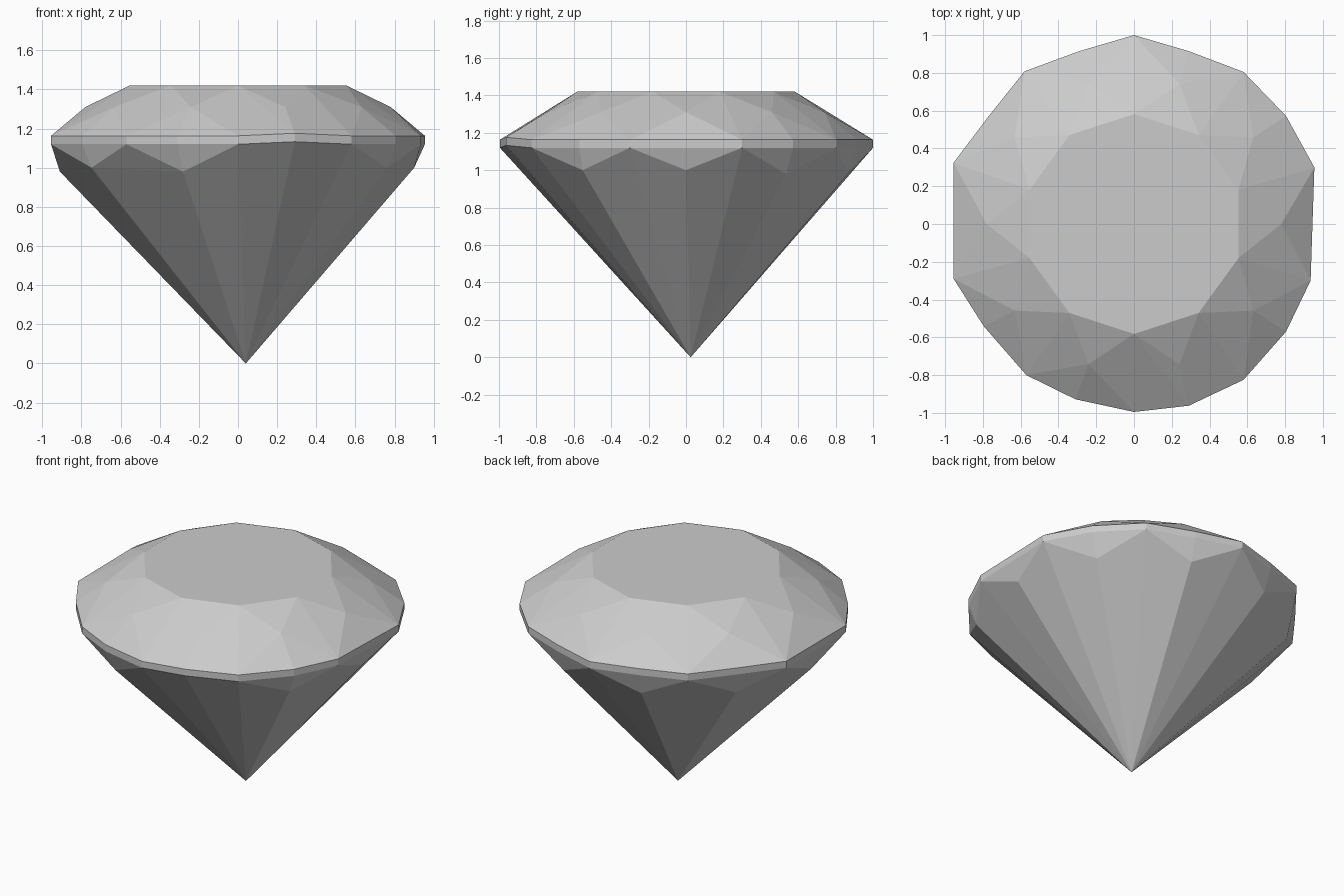
import bpy, bmesh
from math import sin, cos, radians

if "Cube" in bpy.data.objects:
    bpy.data.objects.remove(bpy.data.objects["Cube"])

# Hand-cut girdle outline, counter-clockwise from +x: midpoints alternate with main corners
girdle = [(0.948, 0), (0.955, 0.30), (0.805, 0.572), (0.58, 0.805), (0.29, 0.915),
          (0, 1.0), (-0.29, 0.915), (-0.58, 0.808), (-0.77, 0.57), (-0.955, 0.325),
          (-0.957, 0.02), (-0.955, -0.29), (-0.795, -0.542), (-0.57, -0.80), (-0.31, -0.928),
          (0, -0.995), (0.29, -0.962), (0.58, -0.825), (0.805, -0.57), (0.935, -0.30)]


def ring(radius, start, z, skip=()):
    """Ten points on a circle, leaving out the angles in skip."""
    return [(radius * cos(radians(a)), radius * sin(radians(a)), z)
            for a in range(start, start + 360, 36) if a not in skip]


# Table, crown corners, girdle band, pavilion notches, pointed culet
points = ring(0.582, 18, 1.42) + ring(0.78, 0, 1.31)
for i, (x, y) in enumerate(girdle):
    lift = 0.013 if i == 16 else 0
    points += [(x, y, 1.163 + lift), (x, y, 1.12 + lift)]
points += ring(0.91, 0, 0.98, skip=(0, 216, 288, 324))
for a, r in ((0, 0.90), (216, 0.925), (324, 0.94)):
    points.append((r * cos(radians(a)), r * sin(radians(a)), 1.0))
points.append((0.04, 0.025, 0))

# All facets are convex, so a hull gives the cut stone
bm = bmesh.new()
for p in points:
    bm.verts.new(p)
hull = bmesh.ops.convex_hull(bm, input=bm.verts[:])
loose = [v for v in bm.verts if not v.link_faces]
bmesh.ops.delete(bm, geom=loose, context='VERTS')
bmesh.ops.dissolve_limit(bm, angle_limit=radians(1.5), verts=bm.verts[:], edges=bm.edges[:])
bmesh.ops.recalc_face_normals(bm, faces=bm.faces[:])

mesh = bpy.data.meshes.new("cut_gem")
bm.to_mesh(mesh)
bm.free()
gem = bpy.data.objects.new("cut_gem", mesh)
bpy.context.collection.objects.link(gem)
